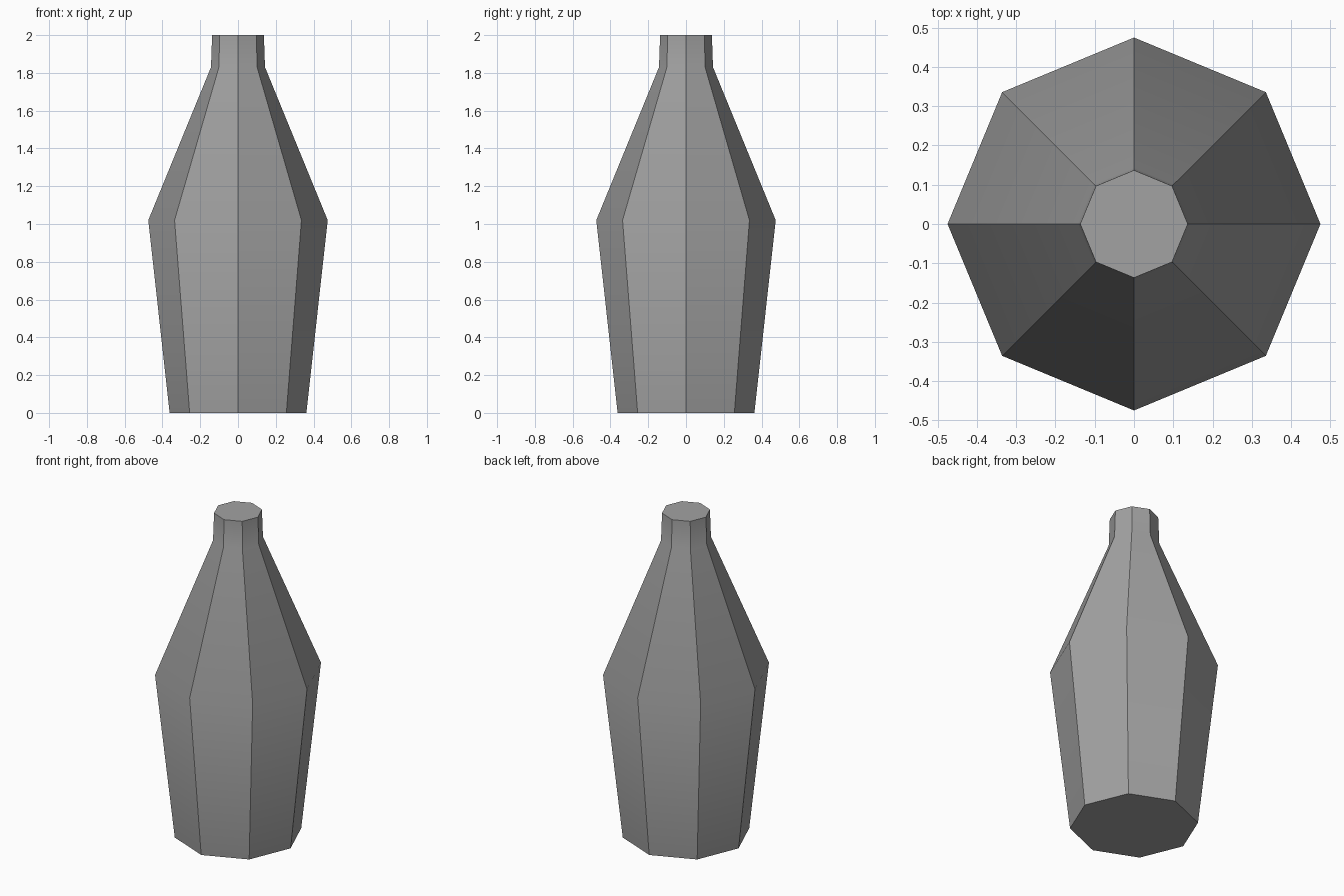
import bpy
import bmesh
from math import cos, sin, pi, radians

cube = bpy.data.objects.get("Cube")
if cube:
    bpy.data.objects.remove(cube, do_unlink=True)

SIDES = 8
# Bottle profile: (radius, height) from foot to mouth
PROFILE = [(0.362, 0), (0.475, 1.02), (0.143, 1.83), (0.137, 2)]

# Plain grey material
grey = bpy.data.materials.new("grey")
grey.use_nodes = True
colour = (0.36, 0.36, 0.36, 1)
grey.diffuse_color = colour
grey.node_tree.nodes["Principled BSDF"].inputs["Base Color"].default_value = colour

# Eight-sided bottle body: rings joined by quads, capped at both ends
bm = bmesh.new()
rings = [[bm.verts.new((r * cos(2 * pi * i / SIDES), r * sin(2 * pi * i / SIDES), z))
          for i in range(SIDES)] for r, z in PROFILE]
for low, high in zip(rings, rings[1:]):
    for i in range(SIDES):
        j = (i + 1) % SIDES
        bm.faces.new((low[i], low[j], high[j], high[i]))
bm.faces.new(rings[0][::-1])
bm.faces.new(rings[-1])

mesh = bpy.data.meshes.new("bottle")
bm.to_mesh(mesh)
bm.free()
mesh.materials.append(grey)
bottle = bpy.data.objects.new("bottle", mesh)
bpy.context.collection.objects.link(bottle)

# Soft bends along the height, crisp edges between the sides
bpy.ops.object.select_all(action="DESELECT")
bottle.select_set(True)
bpy.context.view_layer.objects.active = bottle
bpy.ops.object.shade_smooth_by_angle(angle=radians(30))
